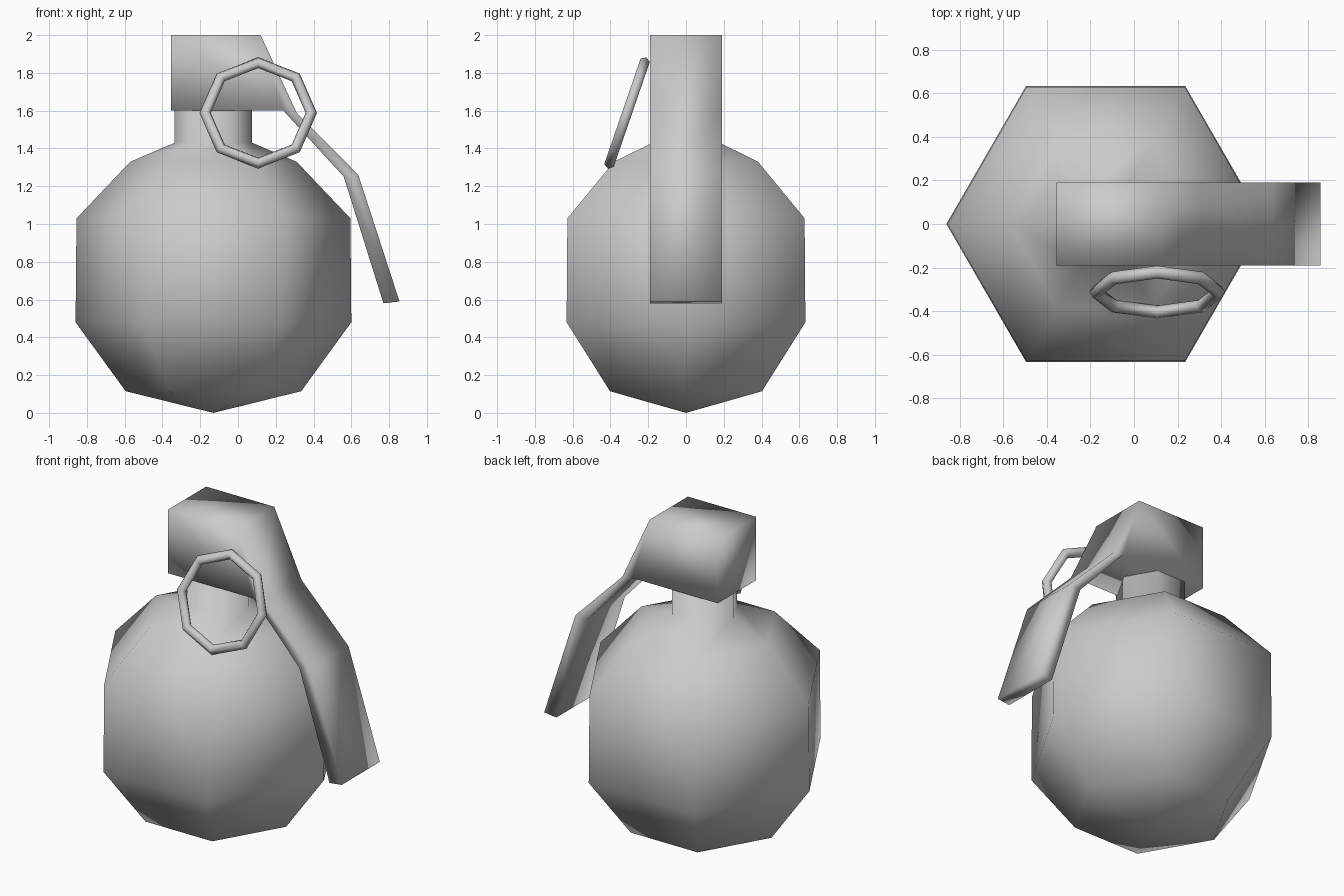
import bpy
import bmesh
from math import cos, sin, pi, radians

cube = bpy.data.objects.get("Cube")
if cube:
    bpy.data.objects.remove(cube, do_unlink=True)

# Single plain metal colour
grey = bpy.data.materials.new("plain_grey")
grey.use_nodes = True
COLOUR = (0.6, 0.6, 0.6, 1)
grey.diffuse_color = COLOUR
grey.node_tree.nodes["Principled BSDF"].inputs["Base Color"].default_value = COLOUR


def finish(name, bm):
    """Turn a bmesh into a smooth shaded, coloured object."""
    bmesh.ops.recalc_face_normals(bm, faces=bm.faces)
    for face in bm.faces:
        face.smooth = True
    mesh = bpy.data.meshes.new(name)
    bm.to_mesh(mesh)
    bm.free()
    mesh.materials.append(grey)
    obj = bpy.data.objects.new(name, mesh)
    bpy.context.collection.objects.link(obj)
    return obj


def lathe(name, profile, sides):
    """Revolve (radius, height) points; zero radius becomes a single point."""
    bm = bmesh.new()
    rings = []
    for r, z in profile:
        count = sides if r else 1
        rings.append([bm.verts.new((r * cos(2 * pi * i / sides), r * sin(2 * pi * i / sides), z))
                      for i in range(count)])
    for low, high in zip(rings, rings[1:]):
        for i in range(sides):
            j = (i + 1) % sides
            if len(low) == 1:
                bm.faces.new((low[0], high[j], high[i]))
            else:
                bm.faces.new((low[i], low[j], high[j], high[i]))
    bm.faces.new(rings[-1])
    return finish(name, bm)


def slab(name, outline, side_faces, half_width):
    """Extrude an x-z outline along y, with chosen polygons on the two sides."""
    bm = bmesh.new()
    front, back = [[bm.verts.new((x, y, z)) for x, z in outline]
                   for y in (-half_width, half_width)]
    for i in range(len(outline)):
        j = (i + 1) % len(outline)
        bm.faces.new((front[i], front[j], back[j], back[i]))
    for ids in side_faces:
        bm.faces.new([front[i] for i in ids])
        bm.faces.new([back[i] for i in reversed(ids)])
    return finish(name, bm)


def torus(name, major, minor, sides, tube_sides):
    bm = bmesh.new()
    loops = []
    for i in range(sides):
        a = 2 * pi * i / sides
        loop = []
        for k in range(tube_sides):
            b = 2 * pi * k / tube_sides
            r = major + minor * cos(b)
            loop.append(bm.verts.new((r * cos(a), r * sin(a), minor * sin(b))))
        loops.append(loop)
    for i in range(sides):
        one, two = loops[i], loops[(i + 1) % sides]
        for k in range(tube_sides):
            m = (k + 1) % tube_sides
            bm.faces.new((one[k], two[k], two[m], one[m]))
    return finish(name, bm)


# Six-sided rounded body running up into the neck
body = lathe("body_and_neck", [(0, 0), (0.465, 0.115), (0.73, 0.48), (0.725, 1.03),
                               (0.44, 1.33), (0.205, 1.43), (0.205, 1.62)], 6)
body.location.x = -0.13

# Block head with the bent lever hanging from it
slab("head_and_lever",
     [(-0.355, 1.6), (0.24, 1.6), (0.56, 1.25), (0.77, 0.58), (0.855, 0.59),
      (0.637, 1.26), (0.31, 1.59), (0.12, 2), (-0.355, 2)],
     [(0, 1, 6, 7, 8), (1, 2, 5, 6), (2, 3, 4, 5)], 0.19)

# Leaning pull ring at the front
ring = torus("pull_ring", 0.281, 0.03, 8, 6)
ring.location = (0.107, -0.312, 1.588)
ring.rotation_euler.x = radians(71)
